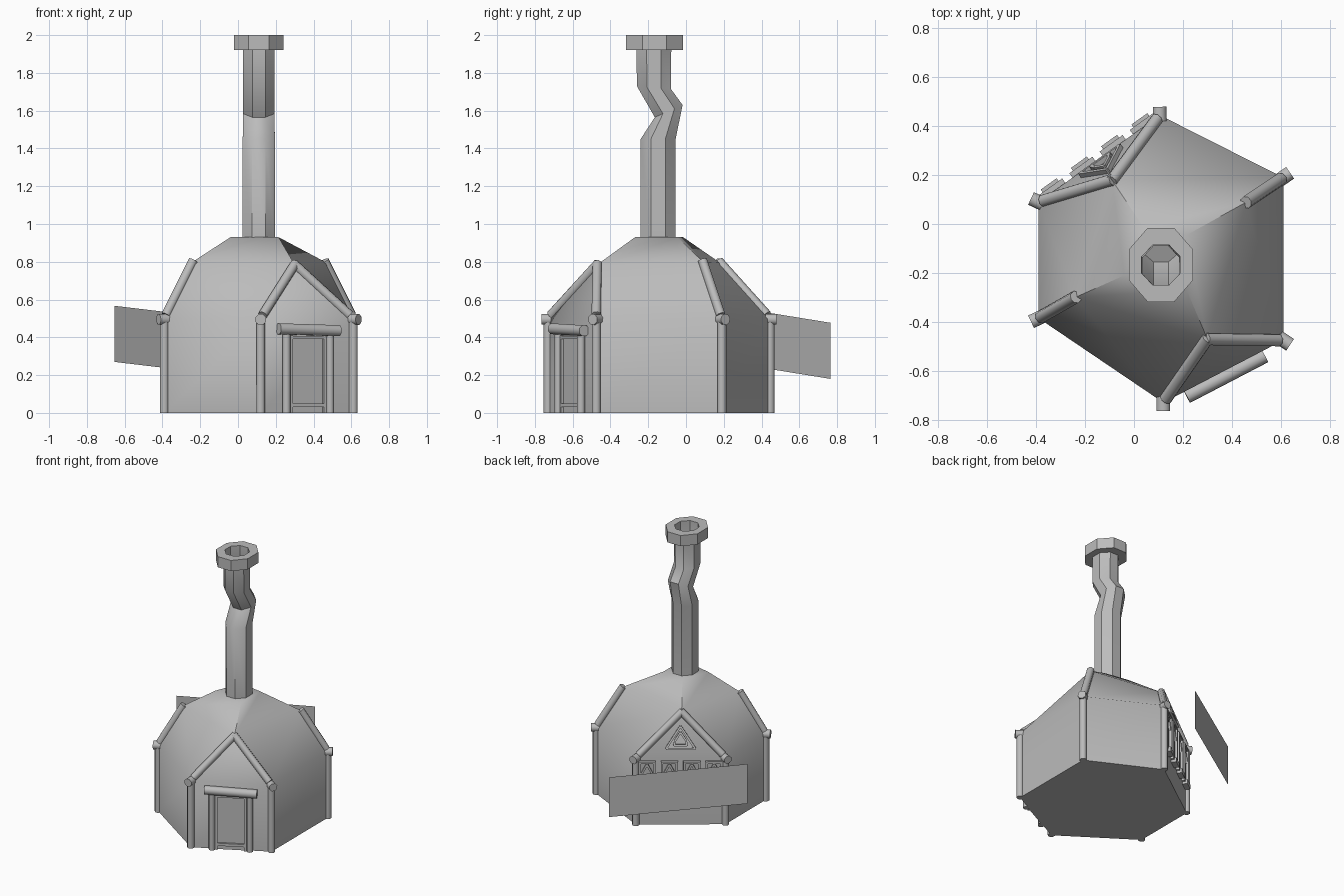
import bpy, bmesh, math
from mathutils import Vector as V

if "Cube" in bpy.data.objects:
    bpy.data.objects.remove(bpy.data.objects["Cube"])

grey = bpy.data.materials.new("plain grey")
grey.diffuse_color = (0.5, 0.5, 0.5, 1)
grey.use_nodes = True
grey.node_tree.nodes["Principled BSDF"].inputs["Base Color"].default_value = grey.diffuse_color


def make(name, verts, faces, angle=None):
    me = bpy.data.meshes.new(name)
    me.from_pydata([tuple(v) for v in verts], [], faces)
    bm = bmesh.new()
    bm.from_mesh(me)
    bmesh.ops.recalc_face_normals(bm, faces=bm.faces)
    bm.to_mesh(me)
    bm.free()
    me.materials.append(grey)
    ob = bpy.data.objects.new(name, me)
    bpy.context.collection.objects.link(ob)
    if angle:
        bpy.ops.object.select_all(action='DESELECT')
        ob.select_set(True)
        bpy.context.view_layer.objects.active = ob
        bpy.ops.object.shade_smooth_by_angle(angle=math.radians(angle))
    return ob


def loft(name, rings, angle=50):
    """Skin a list of equal-sized rings and close both ends."""
    n = len(rings[0])
    verts = [p for r in rings for p in r]
    faces = [(k * n + i, k * n + (i + 1) % n, (k + 1) * n + (i + 1) % n, (k + 1) * n + i)
             for k in range(len(rings) - 1) for i in range(n)]
    faces += [tuple(range(n)), tuple(range((len(rings) - 1) * n, len(rings) * n))]
    return make(name, verts, faces, angle)


def rod(name, p, q, r, n=8):
    p, q = V(p), V(q)
    d = (q - p).normalized()
    a = d.orthogonal().normalized()
    b = d.cross(a)
    angs = [2 * math.pi * (i + .5) / n for i in range(n)]
    return loft(name, [[c + (a * math.cos(t) + b * math.sin(t)) * r for t in angs] for c in (p, q)])


# Plan of the house: six wall corners, four roof shoulders, four top corners
C = [V(c) for c in ((.12, -.73, 0), (.61, -.475, 0), (.61, .19, 0),
                    (.105, .445, 0), (-.39, .09, 0), (-.39, -.385, 0))]
UP = V((0, 0, .5))
MID = [V(c) for c in ((.30, -.47, .785), (.46, .09, .80), (-.09, .18, .795), (-.24, -.30, .80))]
TOP = [V(c) for c in ((.215, -.27, .93), (.215, -.045, .93), (.04, -.015, .93), (-.04, -.21, .93))]

# House body: walls, two gables and the roof in one shell
verts = C + [c + UP for c in C] + MID + TOP
faces = [(i, (i + 1) % 6, 6 + (i + 1) % 6, 6 + i) for i in range(6)] + [tuple(range(6))]
faces += [(6, 7, 12), (9, 10, 14)]
faces += [(7, 8, 13, 12), (8, 9, 14, 13), (10, 11, 15, 14), (11, 6, 15), (6, 12, 15)]
faces += [(12 + i, 12 + (i + 1) % 4, 16 + (i + 1) % 4, 16 + i) for i in range(4)]
faces += [(16, 17, 18, 19)]
make("house_body", verts, faces, 42)

# Chimney: outer skin, rim, then back down the flue; each ring is tilted by its two y edges
CX = .11


def chimney_ring(y0, z0, y1, z1, r, n=8):
    out = []
    for i in range(n):
        t = 2 * math.pi * (i + .5) / n
        s = .5 + .5 * math.cos(t) / math.cos(math.pi / n)
        out.append(V((CX + r * math.sin(t), y0 + (y1 - y0) * s, z0 + (z1 - z0) * s)))
    return out


loft("chimney", [chimney_ring(*a) for a in (
    (-.24, .90, -.055, .90, .092), (-.24, 1.45, -.055, 1.45, .092),
    (-.165, 1.565, -.018, 1.63, .09), (-.26, 1.73, -.08, 1.715, .09),
    (-.262, 1.92, -.078, 1.92, .09), (-.318, 1.92, -.016, 1.92, .142),
    (-.318, 2.0, -.016, 2.0, .142), (-.25, 2.0, -.085, 2.0, .085),
    (-.25, 1.73, -.09, 1.72, .08), (-.155, 1.585, -.028, 1.64, .08))], 40)

# Corner posts with a peg on top, pointing outwards
centre = V((.115, -.145, 0))
for i, c in enumerate(C):
    out = (c - centre).normalized()
    rod(f"corner_post_{i}", c, c + V((0, 0, .49)), .025)
    h = c + V((0, 0, .495))
    rod(f"corner_peg_{i}", h - out * .025, h + out * .034, .03)

# Beams along the gable edges and up the two plain corners
for i, (c, m) in enumerate(((0, 0), (1, 0), (3, 2), (4, 2), (2, 1), (5, 3))):
    a, b = C[c] + UP, MID[m]
    rod(f"roof_beam_{i}", a.lerp(b, .06), b.lerp(a, -.02), .026)


class Panel:
    """Flat frame on a wall: u along, v up, w outwards."""

    def __init__(self, a, b, peak=None):
        self.o = (a + b) / 2
        self.u = (b - a).normalized()
        self.v = (peak - self.o).normalized() if peak else V((0, 0, 1))
        self.v = (self.v - self.u * self.v.dot(self.u)).normalized()
        self.w = self.u.cross(self.v)

    def at(self, u, v, w=0):
        return self.o + self.u * u + self.v * v + self.w * w

    def slab(self, name, pts, w0, w1):
        return loft(name, [[self.at(x, y, w) for x, y in pts] for w in (w0, w1)], None)

    def bar(self, name, p, q, width, w1):
        d = V((q[0] - p[0], q[1] - p[1])).normalized() * width / 2
        self.slab(name, [(p[0] - d.y, p[1] + d.x), (p[0] + d.y, p[1] - d.x),
                         (q[0] + d.y, q[1] - d.x), (q[0] - d.y, q[1] + d.x)], -.005, w1)


# Door with round posts, lintel and a thin inner frame
door = Panel(C[0], C[1])
door.slab("door_panel", [(-.105, .0), (.105, .0), (.105, .41), (-.105, .41)], -.005, .004)
for s, side in ((-1, "left"), (1, "right")):
    rod(f"door_post_{side}", door.at(s * .13, 0, .015), door.at(s * .13, .42, .015), .022)
    door.bar(f"door_frame_{side}", (s * .1, 0), (s * .1, .41), .016, .018)
door.bar("door_sill", (-.1, .04), (.1, .04), .02, .018)
door.bar("door_frame_top", (-.1, .40), (.1, .40), .016, .018)
rod("door_lintel", door.at(-.18, .445, .022), door.at(.18, .435, .022), .031)

# Row of four pointed windows on the back left wall
wall = Panel(C[3], C[4])
for i in range(4):
    u = (i - 1.5) * .152
    wall.slab(f"window_pane_{i}", [(u - .045, .19), (u + .045, .19), (u + .045, .46), (u - .045, .46)],
              -.005, .004)
    for s in (-1, 1):
        wall.bar(f"window_jamb_{i}_{s}", (u + s * .05, .18), (u + s * .05, .475), .016, .022)
        wall.bar(f"window_arch_{i}_{s}", (u + s * .043, .37), (u, .455), .014, .016)
    wall.bar(f"window_head_{i}", (u - .058, .47), (u + .058, .47), .016, .022)
    wall.bar(f"window_sill_{i}", (u - .04, .18), (u + .04, .18), .035, .036)

# Gable window: triangular frame around a small pointed one
gable = Panel(C[3] + UP, C[4] + UP, MID[2])
gable.slab("gable_pane", [(-.09, .06), (.09, .06), (0, .21)], -.005, .004)
gable.bar("gable_frame_base", (-.1, .06), (.1, .06), .014, .02)
gable.bar("gable_inner_base", (-.045, .085), (.045, .085), .014, .025)
for s in (-1, 1):
    gable.bar(f"gable_frame_{s}", (s * .1, .06), (0, .215), .014, .02)
    gable.bar(f"gable_inner_side_{s}", (s * .045, .08), (s * .035, .12), .014, .025)
    gable.bar(f"gable_inner_arch_{s}", (s * .035, .12), (0, .175), .014, .025)

# Single tilted sheet standing off the back left wall
make("back_sheet", [(-.655, .21, .27), (.10, .765, .18), (.10, .765, .477), (-.655, .21, .567)],
     [(0, 1, 2, 3)])
